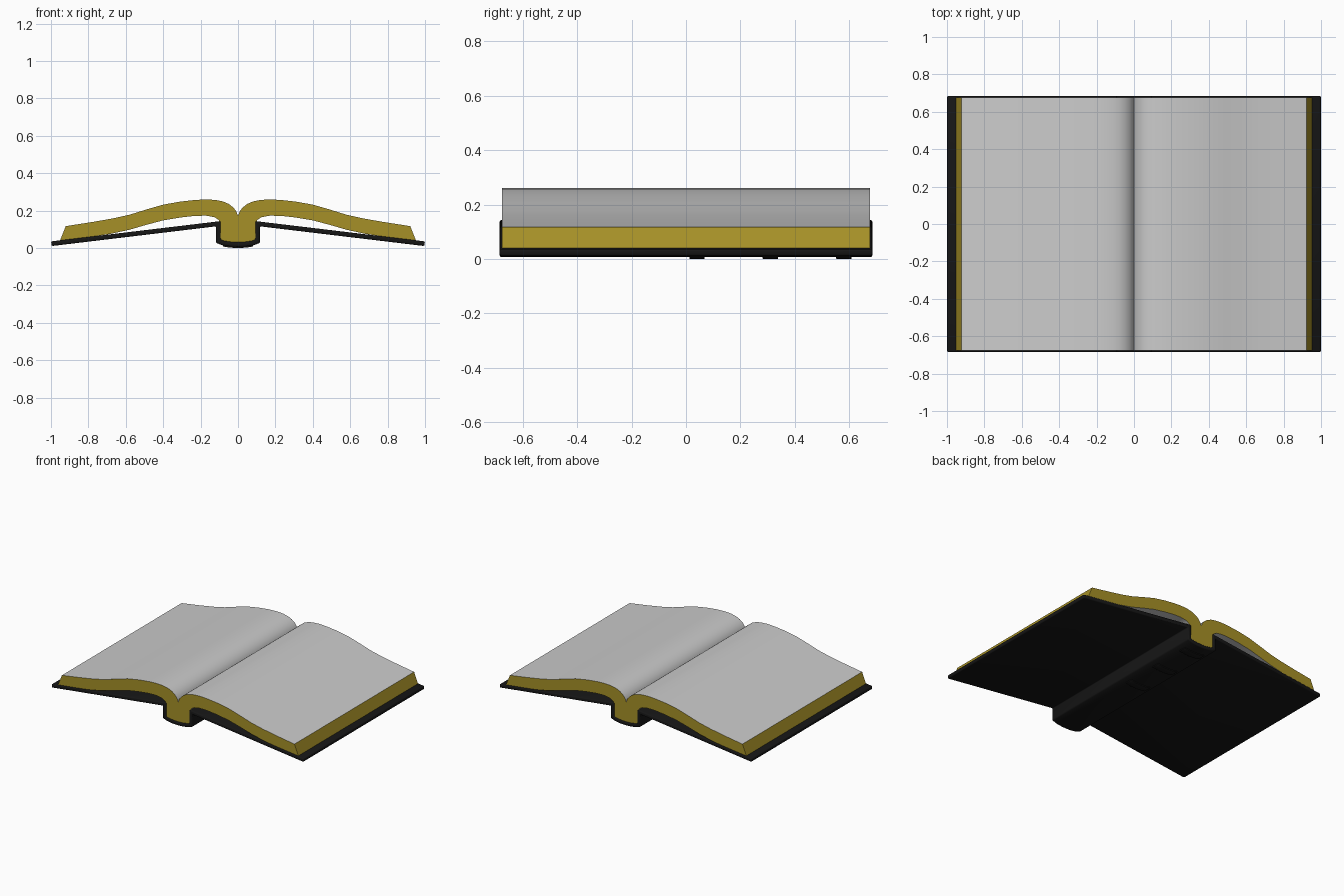
import bpy
import math

if "Cube" in bpy.data.objects:
    bpy.data.objects.remove(bpy.data.objects["Cube"])


def material(name, color):
    m = bpy.data.materials.new(name)
    m.diffuse_color = color
    m.use_nodes = True
    m.node_tree.nodes["Principled BSDF"].inputs["Base Color"].default_value = m.diffuse_color
    return m


black = material("cover_black", (0.008, 0.008, 0.008, 1))
gold = material("edge_gold", (0.38, 0.28, 0.02, 1))
paper = material("paper", (0.6, 0.6, 0.6, 1))


def add_mesh(name, verts, faces, mats):
    me = bpy.data.meshes.new(name)
    me.from_pydata(verts, [], faces)
    for m in mats:
        me.materials.append(m)
    ob = bpy.data.objects.new(name, me)
    bpy.context.collection.objects.link(ob)
    return ob


def smooth(ob, angle):
    bpy.ops.object.select_all(action='DESELECT')
    ob.select_set(True)
    bpy.context.view_layer.objects.active = ob
    bpy.ops.object.shade_smooth_by_angle(angle=math.radians(angle))


def bent_sheet(name, path, y0, y1, thickness, bevel):
    """Sheet following an x-z path, thickened and with rounded edges."""
    n = len(path)
    verts = [(x, y, z) for y in (y0, y1) for x, z in path]
    faces = [(i, i + 1, n + i + 1, n + i) for i in range(n - 1)]
    ob = add_mesh(name, verts, faces, [black])
    s = ob.modifiers.new("thickness", 'SOLIDIFY')
    s.thickness = thickness
    s.offset = 0
    s.use_even_offset = True
    b = ob.modifiers.new("rounding", 'BEVEL')
    b.width = bevel
    b.segments = 2
    b.limit_method = 'ANGLE'
    smooth(ob, 40)
    return ob


def mirrored(half):
    """Full path from a right half that starts on the centre line."""
    return [(-x, z) for x, z in reversed(half[1:])] + half


# Cover: rounded spine, hinge walls and two sloping boards
cover_half = [(0, 0.019), (0.04, 0.021), (0.08, 0.027), (0.105, 0.036),
              (0.105, 0.130), (0.998, 0.023)]
bent_sheet("cover", mirrored(cover_half), -0.685, 0.685, 0.025, 0.007)

# Small raised bands under the spine
for i, y in enumerate((0.04, 0.31, 0.58)):
    bent_sheet(f"spine_band_{i + 1}", mirrored([(0, 0.006), (0.04, 0.008), (0.08, 0.014)]),
               y - 0.028, y + 0.028, 0.012, 0.002)

# Page block: page tops, gilt edges and neck down into the spine
top = [(0, 0.172), (0.008, 0.194), (0.025, 0.217), (0.05, 0.236), (0.08, 0.249),
       (0.12, 0.257), (0.17, 0.260), (0.23, 0.257), (0.31, 0.248), (0.40, 0.232),
       (0.49, 0.206), (0.58, 0.178), (0.67, 0.158), (0.78, 0.139), (0.921, 0.117)]
under = [(0.952, 0.040), (0.80, 0.058), (0.68, 0.076), (0.58, 0.098), (0.49, 0.124),
         (0.40, 0.148), (0.31, 0.163), (0.23, 0.172), (0.17, 0.173), (0.125, 0.165),
         (0.103, 0.150), (0.095, 0.130)]
neck = [(0.094, 0.044), (0.06, 0.034), (0, 0.028)]
right = top + under + neck
outline = right + [(-x, z) for x, z in reversed(right[1:-1])]
n = len(outline)
Y = 0.677
verts = [(x, y, z) for y in (-Y, Y) for x, z in outline]
sides = [(i, n + i, n + (i + 1) % n, (i + 1) % n) for i in range(n)]
caps = [tuple(range(n)), tuple(range(2 * n - 1, n - 1, -1))]
pages = add_mesh("page_block", verts, sides + caps, [paper, gold])
outer, half = len(top) - 1, len(right) - 1
for i, p in enumerate(pages.data.polygons):
    if i >= n or i in (outer, n - 1 - outer):
        p.material_index = 1
smooth(pages, 35)
